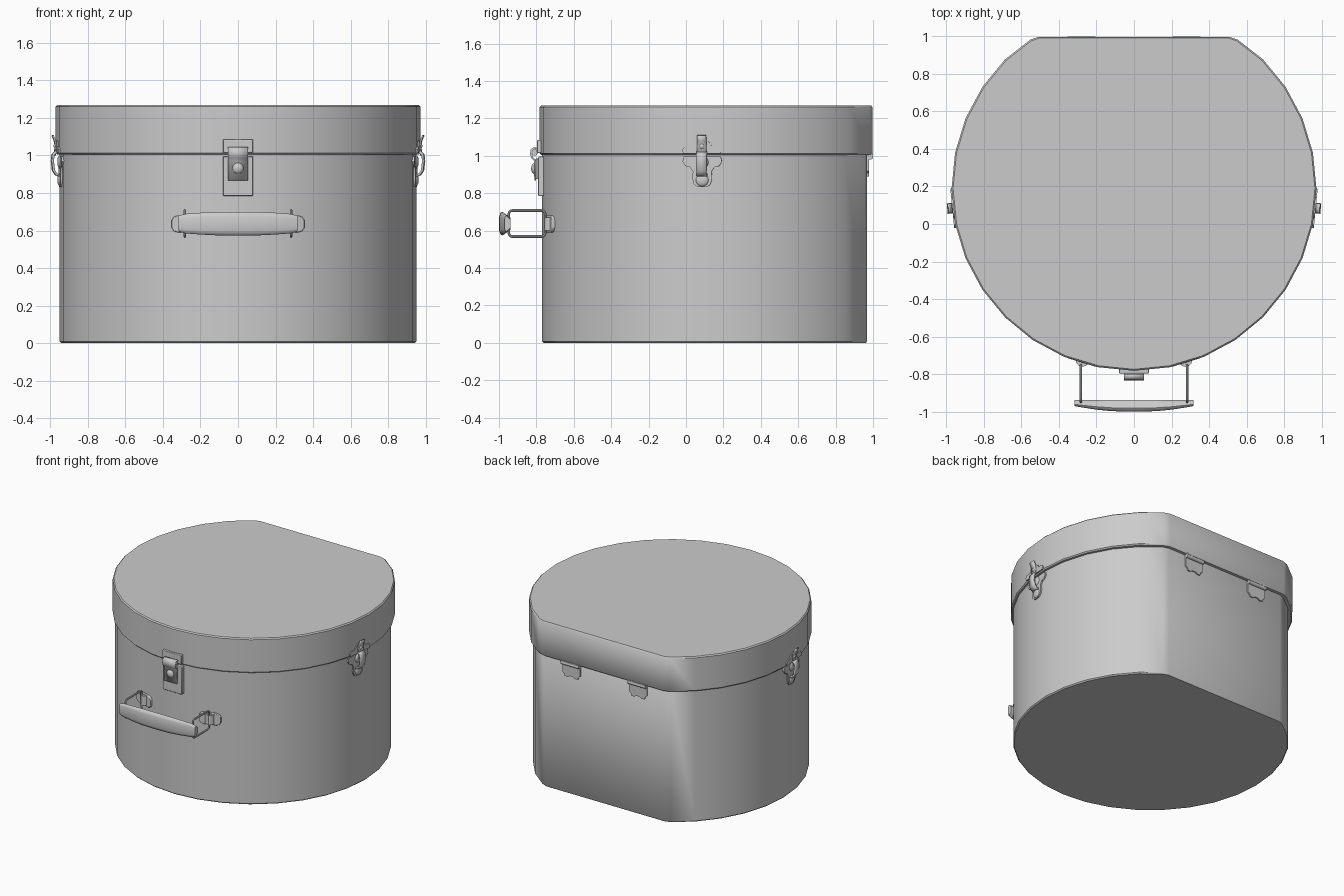
import bpy, bmesh
from math import sin, cos, radians, pi
from mathutils import Matrix, Vector

if "Cube" in bpy.data.objects:
    bpy.data.objects.remove(bpy.data.objects["Cube"])


def finish(name, bm, mirror=False, bevel=0, solid=0, angle=40):
    bmesh.ops.recalc_face_normals(bm, faces=bm.faces)
    me = bpy.data.meshes.new(name)
    bm.to_mesh(me)
    bm.free()
    ob = bpy.data.objects.new(name, me)
    bpy.context.collection.objects.link(ob)
    bpy.ops.object.select_all(action='DESELECT')
    ob.select_set(True)
    bpy.context.view_layer.objects.active = ob
    bpy.ops.object.shade_smooth_by_angle(angle=radians(angle))
    if solid:
        m = ob.modifiers.new("Solidify", 'SOLIDIFY')
        m.thickness, m.offset = solid, 0
    if bevel:
        m = ob.modifiers.new("Bevel", 'BEVEL')
        m.width, m.segments, m.limit_method = bevel, 2, 'ANGLE'
    if mirror:
        ob.modifiers.new("Mirror", 'MIRROR').use_mirror_merge = False
    return ob


def loft(name, rings, closed=False, **kw):
    bm = bmesh.new()
    vs = [[bm.verts.new(p) for p in r] for r in rings]
    n, k = len(vs[0]), len(vs)
    for i in range(k if closed else k - 1):
        a, b = vs[i], vs[(i + 1) % k]
        for j in range(n):
            bm.faces.new((a[j], a[(j + 1) % n], b[(j + 1) % n], b[j]))
    if not closed:
        bm.faces.new(vs[0])
        bm.faces.new(vs[-1])
    return finish(name, bm, **kw)


def frame(deg, dist, cy=0.18, z=0.0):
    """Local x runs along the wall, y is up, z points out of the wall."""
    a = radians(deg)
    n, u = Vector((cos(a), sin(a), 0)), Vector((-sin(a), cos(a), 0))
    o = Vector((0, cy, z)) + n * dist
    return Matrix(((u.x, 0, n.x, o.x), (u.y, 0, n.y, o.y), (0, 1, 0, o.z), (0, 0, 0, 1)))


def plate(name, half, w0, w1, mat, **kw):
    """Flat plate, symmetric outline given by its right half."""
    pts = half + [(-u, v) for u, v in reversed(half)]
    return loft(name, [[mat @ Vector((u, v, w)) for u, v in pts] for w in (w0, w1)], **kw)


def strip(name, profile, width, thick, mat, **kw):
    """Bent sheet-metal strip from a side profile of (up, out) points."""
    bm = bmesh.new()
    rows = [[bm.verts.new(mat @ Vector((s * width / 2, v, w))) for s in (-1, 1)] for v, w in profile]
    for a, b in zip(rows, rows[1:]):
        bm.faces.new((a[0], a[1], b[1], b[0]))
    return finish(name, bm, solid=thick, **kw)


def dome(name, mat, u, v, w, r, h, **kw):
    bm = bmesh.new()
    bmesh.ops.create_uvsphere(bm, u_segments=16, v_segments=8, radius=1)
    bm.transform(mat @ Matrix.Translation((u, v, w)) @ Matrix.Diagonal((r, r, h, 1)))
    return finish(name, bm, **kw)


# Case and lid: 32-sided circle cut flat at the back
def outline(r, cy, z):
    pts = [(cos(radians(a * 11.25)), sin(radians(a * 11.25))) for a in range(4, -21, -1)]
    pts = [(.525, .83), (.568, .815)] + pts + [(-.568, .815), (-.525, .83)]
    return [(x * r, cy + y * r, z) for x, y in pts]


def shell(name, r, cy, z0, z1):
    e = 0.008
    prof = [(r - e, z0), (r, z0 + e), (r, z1 - e), (r - e, z1)]
    return loft(name, [outline(q, cy, z) for q, z in prof], angle=44)


shell("case_body", 0.95, 0.18, 0.0, 1.02)
shell("lid", 0.972, 0.19, 1.005, 1.268)

# Front lock
F = frame(-90, 0.95)
plate("lock_upper_plate", [(.08, 1.015), (.08, 1.085)], -.015, .026, F, bevel=.004)
plate("lock_lower_plate", [(.08, .785), (.08, .995)], -.015, .02, F, bevel=.004)
strip("lock_hasp", [(1.04, .028), (1.04, .045), (1.03, .056), (1.01, .059), (.99, .052),
                    (.975, .038), (.868, .036)], .106, .01, F)
bm = bmesh.new()
bmesh.ops.create_cone(bm, cap_ends=True, segments=16, radius1=.018, radius2=.018, depth=.1)
bm.transform(F @ Matrix.Translation((0, 1.018, .04)) @ Matrix.Rotation(pi / 2, 4, 'Y'))
finish("lock_pivot", bm)
plate("lock_body", [(.045, .875), (.045, .985)], .0, .034, F, bevel=.003)
dome("lock_button", F, 0, .932, .04, .03, .018)

# Side latches (right, mirrored to left)
L = frame(-5.625, 0.945)
plate("latch_lower_plate", [(.026, .832), (.045, .848), (.053, .88), (.05, .915), (.065, .938),
      (.09, .945), (.106, .968), (.1, .995)], -.004, .01, L, mirror=True)
plate("latch_upper_plate", [(.1, 1.012), (.106, 1.032), (.09, 1.048), (.055, 1.048),
      (.042, 1.07), (.025, 1.08)], .015, .028, L, mirror=True)
strip("latch_lever", [(1.108, .048), (1.08, .036), (1.05, .03), (1.0, .036)], .05, .008, L, mirror=True)
strip("latch_hasp", [(1.02, .03), (1.005, .045), (.97, .049), (.92, .043), (.9, .03), (.893, .01)],
      .056, .012, L, mirror=True)
dome("latch_rivet", L, 0, 1.05, .033, .014, .009, mirror=True)
for v in (.87, .965):
    dome("latch_boss", L, 0, v, .008, .035, .014, mirror=True)

# Handle mounts on the front wall facets
M = frame(-90 + 16.875, 0.945, z=0.635)
plate("handle_mount", [(.045, -.045), (.068, -.038), (.08, -.022), (.08, .022), (.068, .038), (.045, .045)],
      -.006, .014, M, mirror=True, bevel=.004)
arch = [(.036 * cos(radians(a)), .036 * sin(radians(a))) for a in range(0, 181, 20)]
loft("handle_mount_saddle", [[M @ Vector((u, v, w)) for u, w in arch] for v in (-.036, .036)], mirror=True)

# Rectangular wire rings joining grip and mounts
path = []
for cy, cz, a0 in ((-.77, .69, 0), (-.93, .69, 90), (-.93, .585, 180), (-.77, .585, 270)):
    for a in (a0, a0 + 30, a0 + 60, a0 + 90):
        d = Vector((0, cos(radians(a)), sin(radians(a))))
        path.append((Vector((.283, cy, cz)) + d * .017, d))
X = Vector((1, 0, 0))
loft("handle_ring", [[p + (d * cos(t * pi / 4) + X * sin(t * pi / 4)) * .007 for t in range(8)]
                     for p, d in path], closed=True, mirror=True)

# Padded grip, bowed toward the front
sec = [(0, .6), (.12, .92), (.3, 1), (.65, .75), (1, .5)]
sec += [(t, -v) for t, v in reversed(sec)]
half = [(.04, -.999, .063), (.12, -.997, .062), (.2, -.989, .058), (.28, -.977, .052), (.318, -.97, .042)]
stations = [(-x, f, h) for x, f, h in reversed(half)] + half
loft("handle_grip", [[(x, f + t * (-.937 - f), .637 + v * h) for t, v in sec] for x, f, h in stations],
     angle=50)

# Back hinges
H = frame(90, 0.788) @ Matrix.Translation((-.28, 0, 0))
plate("hinge_leaf", [(.012, .9), (.03, .888), (.055, .89), (.06, .908), (.075, .918), (.075, 1.0)],
      -.004, .01, H, mirror=True)
bm = bmesh.new()
bmesh.ops.create_cone(bm, cap_ends=True, segments=16, radius1=.014, radius2=.014, depth=.15)
bm.transform(H @ Matrix.Translation((0, .993, .018)) @ Matrix.Rotation(pi / 2, 4, 'Y'))
finish("hinge_barrel", bm, mirror=True)
plate("hinge_lid_leaf", [(.075, 1.0), (.075, 1.012)], .01, .032, H, mirror=True)
